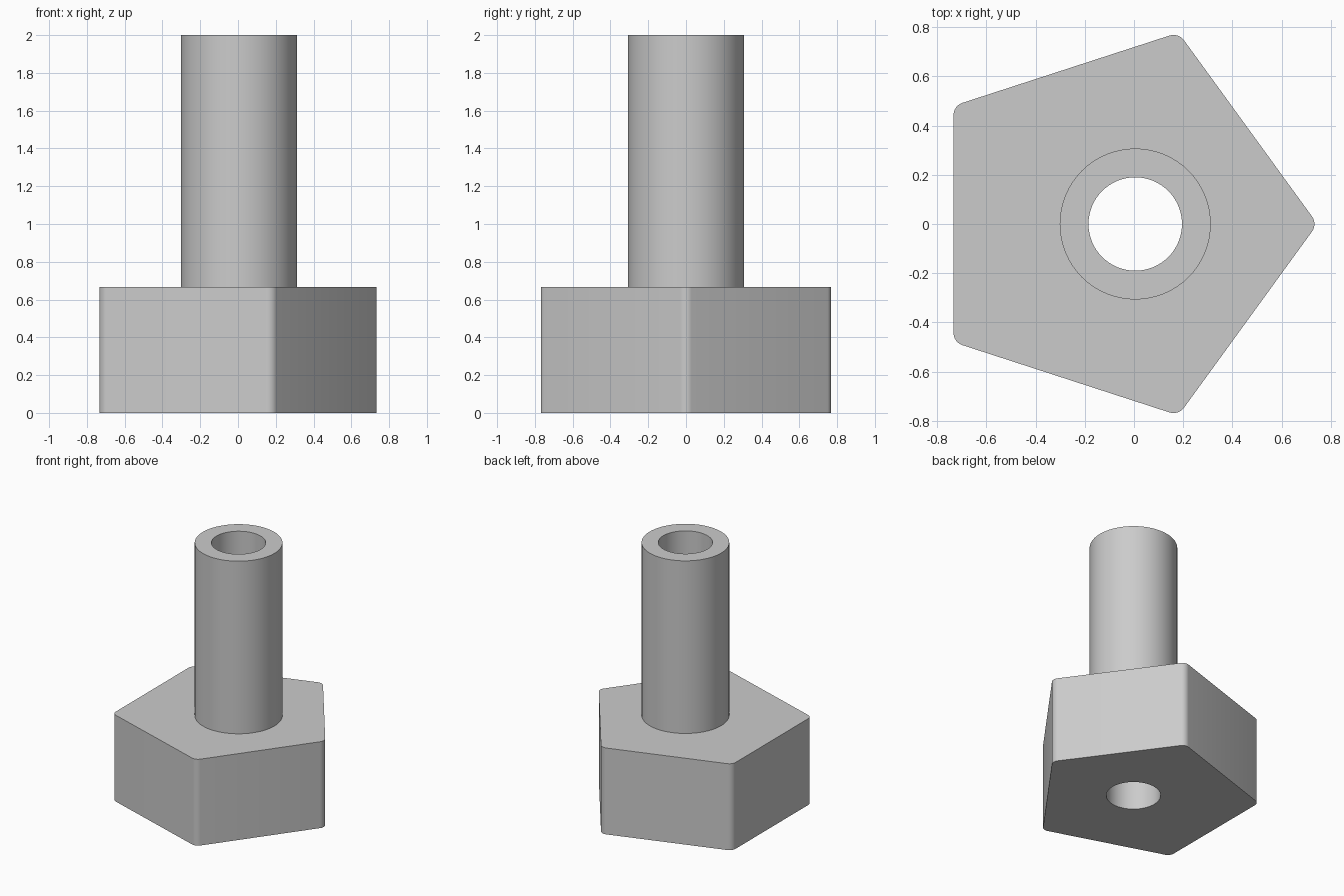
import bpy
import bmesh
import math
from mathutils import Matrix

cube = bpy.data.objects.get("Cube")
if cube:
    bpy.data.objects.remove(cube, do_unlink=True)

HEAD_TOP, TOTAL = 0.667, 2.0
HEAD_X, AXIS_X = -0.072, 0.005

grey = bpy.data.materials.new("plain_grey")
GREY = (0.6, 0.6, 0.6, 1.0)
grey.use_nodes = True
grey.diffuse_color = GREY
grey.node_tree.nodes["Principled BSDF"].inputs["Base Color"].default_value = GREY


def prism(name, sides, radius, x, z0, z1, rounding=0.0):
    """Upright prism; rounding softens its vertical edges."""
    bm = bmesh.new()
    bmesh.ops.create_cone(bm, cap_ends=True, segments=sides, radius1=radius,
                          radius2=radius, depth=z1 - z0)
    # Put one corner on +x
    corner = max(bm.verts, key=lambda v: v.co.x).co
    bm.transform(Matrix.Rotation(-math.atan2(corner.y, corner.x), 4, "Z"))
    bm.transform(Matrix.Translation((x, 0, (z0 + z1) / 2)))
    if rounding:
        upright = [e for e in bm.edges
                   if abs(e.verts[0].co.z - e.verts[1].co.z) > 0.1]
        bmesh.ops.bevel(bm, geom=upright, offset=rounding, segments=6,
                        profile=0.5, affect="EDGES")
    mesh = bpy.data.meshes.new(name)
    bm.to_mesh(mesh)
    bm.free()
    mesh.materials.append(grey)
    obj = bpy.data.objects.new(name, mesh)
    bpy.context.collection.objects.link(obj)
    return obj


def combine(target, other, operation):
    """Apply a boolean and discard the helper."""
    mod = target.modifiers.new(operation.lower(), "BOOLEAN")
    mod.operation, mod.object, mod.solver = operation, other, "EXACT"
    bpy.context.view_layer.objects.active = target
    bpy.ops.object.modifier_apply(modifier=mod.name)
    bpy.data.objects.remove(other, do_unlink=True)


# Five-sided head with rounded corners, shaft on top, bore through both
bolt = prism("hollow_bolt", 5, 0.818, HEAD_X, 0, HEAD_TOP, rounding=0.036)
shaft = prism("shaft", 64, 0.307, AXIS_X, HEAD_TOP / 2, TOTAL)
bore = prism("bore_cutter", 64, 0.19, AXIS_X, -0.2, TOTAL + 0.2)
combine(bolt, shaft, "UNION")
combine(bolt, bore, "DIFFERENCE")

bpy.ops.object.select_all(action="DESELECT")
bolt.select_set(True)
bpy.context.view_layer.objects.active = bolt
bpy.ops.object.shade_smooth_by_angle(angle=math.radians(30))
